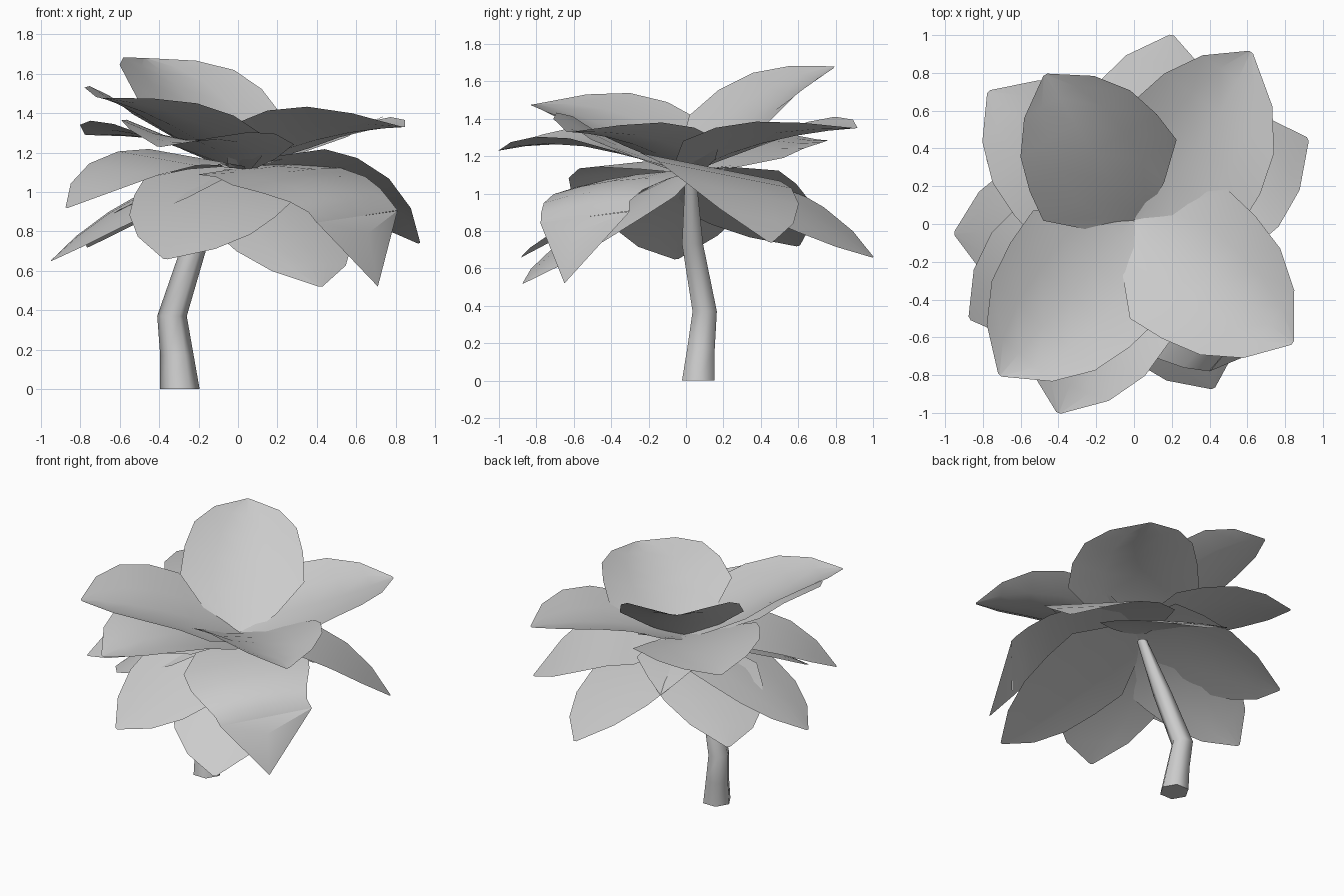
import bpy
import bmesh
import math
from mathutils import Vector

cube = bpy.data.objects.get("Cube")
if cube:
    bpy.data.objects.remove(cube, do_unlink=True)

# One plain grey for the whole plant
grey = bpy.data.materials.new("plain_grey")
grey.use_nodes = True
colour = (0.6, 0.6, 0.6, 1)
grey.diffuse_color = colour
grey.node_tree.nodes["Principled BSDF"].inputs["Base Color"].default_value = colour

CROWN = Vector((0, 0.02, 1.12))
# Shared leaf outline: distance along the rib, share of the half-way width
OUTLINE = [(0, 0.2), (0.1, 0.62), (0.28, 1.07), (0.47, 1.02), (0.67, 0.88), (0.85, 0.56), (1, 0)]


def finish(name, bm, angle):
    mesh = bpy.data.meshes.new(name)
    bm.to_mesh(mesh)
    bm.free()
    mesh.materials.append(grey)
    obj = bpy.data.objects.new(name, mesh)
    bpy.context.collection.objects.link(obj)
    bpy.ops.object.select_all(action="DESELECT")
    obj.select_set(True)
    bpy.context.view_layer.objects.active = obj
    bpy.ops.object.shade_smooth_by_angle(angle=math.radians(angle))


def bridge(bm, rows, closed=False):
    for a, b in zip(rows, rows[1:]):
        n = len(a)
        for i in range(n if closed else n - 1):
            j = (i + 1) % n
            bm.faces.new((a[i], a[j], b[j], b[i]))


def leaf(name, tip, left, right, lift=0.0, end=0.03):
    """Curved blade from the crown, through its two half-way edge points, to the tip."""
    tip, left, right = Vector(tip), Vector(left), Vector(right)
    middle, half = (left + right) / 2, (left - right) / 2
    bm = bmesh.new()
    rows = []
    for u, width in OUTLINE:
        # Rib curve passing through the crown, the middle and the tip
        bend = 4 * u * (1 - u)
        rib = CROWN.lerp(tip, u) + (middle - CROWN.lerp(tip, 0.5)) * bend
        row = []
        for v in (-1, -0.5, 0, 0.5, 1):
            rise = Vector((0, 0, lift * bend * (1 - v * v)))
            row.append(bm.verts.new(rib + half * max(width, end) * v + rise))
        rows.append(row)
    bridge(bm, rows)
    finish(name, bm, 60)


# Raised upper leaves
leaf("upper_leaf_back_right", (-.47, .79, 1.68), (-.56, .2, 1.57), (.1, .6, 1.54), -.11)
leaf("upper_leaf_back_left", (.62, .91, 1.35), (.02, .67, 1.39), (.68, .19, 1.36), -.1)
leaf("upper_leaf_front_left", (.84, -.63, 1.33), (.66, .02, 1.36), (.18, -.62, 1.42), -.12)
leaf("upper_leaf_front_right", (-.71, -.8, 1.48), (-.05, -.67, 1.4), (-.67, -.13, 1.5), -.1)

# Middle leaves
leaf("middle_leaf_back_right", (-.77, .7, 1.29), (-.65, .07, 1.35), (-.12, .65, 1.25), -.04)
leaf("middle_leaf_front", (-.4, -1, 1.23), (.17, -.65, 1.3), (-.57, -.36, 1.37), -.08)
leaf("middle_leaf_right", (-.87, -.5, .92), (-.24, -.58, 1.13), (-.63, .08, 1.2))
leaf("middle_leaf_front_left", (.605, -.54, .875), (.66, -.12, 1.07), (.14, -.72, .99), .03, .79)

# Drooping lower leaves
leaf("lower_leaf_left", (.92, .45, .74), (.28, .57, 1.02), (.63, -.13, 1.16))
leaf("lower_leaf_front_left", (.42, -.87, .52), (.55, -.27, .85), (-.12, -.59, .8), .04)
leaf("lower_leaf_front_right", (-.37, -.88, .66), (.17, -.59, .86), (-.53, -.29, .97), .02)
leaf("lower_leaf_right", (-.95, -.05, .65), (-.47, -.4, .88), (-.5, .36, .99), .03)
leaf("lower_leaf_back_right", (-.76, .6, .72), (-.62, 0, .9), (-.13, .6, 1.04), .02)
leaf("lower_leaf_back", (.2, 1, .66), (-.28, .58, 1.02), (.48, .42, .87), .02)

# Tip of the front left leaf, folded sharply down
bm = bmesh.new()
near, fold, far, point = [bm.verts.new(p) for p in (
    (.4, -.78, .845), (.66, -.6, .79), (.81, -.3, .905), (.71, -.65, .52))]
for corners in ((near, fold, far), (near, point, fold), (fold, point, far)):
    bm.faces.new(corners)
finish("folded_leaf_tip", bm, 30)

# Bent six-sided stem, tapering into the crown
bm = bmesh.new()
rings = []
for x, y, z, radius in ((-.295, .065, 0, .1), (-.31, .08, .17, .085), (-.335, .1, .37, .075),
                        (-.22, .035, .73, .065), (-.05, .025, 1.08, .035)):
    ring = []
    for i in range(6):
        a = math.tau * i / 6
        ring.append(bm.verts.new((x + radius * math.cos(a), y + radius * math.sin(a), z)))
    rings.append(ring)
bridge(bm, rings, closed=True)
bm.faces.new(rings[0][::-1])
bm.faces.new(rings[-1])
finish("stem", bm, 65)
